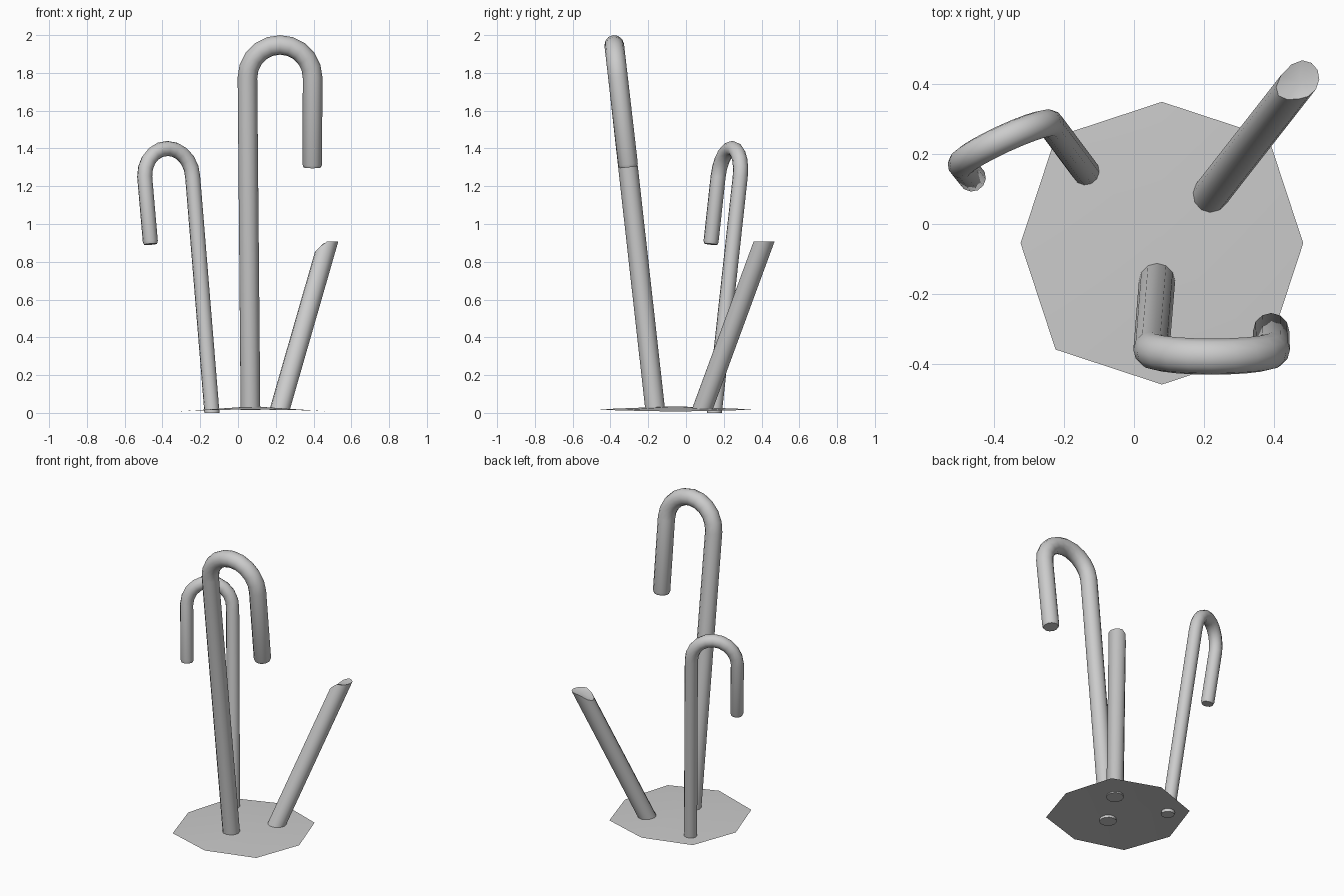
import bpy, bmesh
from math import sin, cos, pi
from mathutils import Vector as V

if "Cube" in bpy.data.objects:
    bpy.data.objects.remove(bpy.data.objects["Cube"])

SIDES = 12


def finish(name, bm, smooth=True):
    bmesh.ops.recalc_face_normals(bm, faces=bm.faces)
    me = bpy.data.meshes.new(name)
    bm.to_mesh(me)
    bm.free()
    ob = bpy.data.objects.new(name, me)
    bpy.context.collection.objects.link(ob)
    if smooth:
        bpy.ops.object.select_all(action='DESELECT')
        ob.select_set(True)
        bpy.context.view_layer.objects.active = ob
        bpy.ops.object.shade_smooth_by_angle(angle=0.7)
    return ob


def skin(name, rings):
    """Bridge rings of points into a closed tube."""
    bm = bmesh.new()
    vs = [[bm.verts.new(p) for p in ring] for ring in rings]
    n = len(vs[0])
    for a, b in zip(vs, vs[1:]):
        for i in range(n):
            j = (i + 1) % n
            bm.faces.new((a[i], a[j], b[j], b[i]))
    for ring in (vs[0], vs[-1]):
        mid = bm.verts.new(sum((v.co for v in ring), V()) / n)
        for i in range(n):
            bm.faces.new((ring[i], ring[(i + 1) % n], mid))
    return finish(name, bm)


def circle(c, t, normal, r):
    t = t.normalized()
    n = (normal - t * normal.dot(t)).normalized()
    b = t.cross(n)
    return [c + (n * cos(2 * pi * i / SIDES) + b * sin(2 * pi * i / SIDES)) * r
            for i in range(SIDES)]


def hook(name, base, s1, s2, tip, rise, r, steps=10):
    base, s1, s2, tip, rise = map(V, (base, s1, s2, tip, rise))
    mid, half = (s1 + s2) / 2, (s1 - s2) / 2
    normal = half.cross(rise).normalized()
    path = [base] + [mid + half * cos(pi * k / steps) + rise * sin(pi * k / steps)
                     for k in range(steps + 1)]
    end = (tip - s2).normalized()
    path += [tip - end * 0.015, tip]
    rings = []
    for i, p in enumerate(path):
        t = path[min(i + 1, len(path) - 1)] - path[max(i - 1, 0)]
        if 0 < i < len(path) - 2:   # even tangents through the bend
            t = ((p - path[i - 1]).normalized() + (path[i + 1] - p).normalized())
        rings.append(circle(p, t, normal, r * (0.87 if i == len(path) - 1 else 1)))
    # level foot: slide the first ring along the stem
    d = s1 - base
    rings[0] = [p + d * ((base.z - p.z) / d.z) for p in rings[0]]
    return skin(name, rings)


# Two hooked stems
hook("tall_hooked_stem", (0.066, -0.163, 0.015), (0.05, -0.36, 1.775),
     (0.395, -0.36, 1.775), (0.393, -0.305, 1.3), (0, -0.02, 0.173), 0.052)
hook("short_hooked_stem", (-0.138, 0.15, 0.0), (-0.24, 0.287, 1.25),
     (-0.494, 0.17, 1.25), (-0.463, 0.131, 0.893), (-0.006, 0.016, 0.15), 0.04)

# Straight stem with an angled cut at the top
d = V((0.288, 0.368, 1))
foot = [p + d * (0.015 - p.z) for p in
        circle(V((0.22, 0.085, 0.015)), d, V((1, 0, 0)), 0.052)]
rim = [p + d * min(0.908 - p.z, (0.445 + p.x - p.z) / 0.712) for p in foot]
skin("cut_stem", [foot, rim])

# Thin, slightly domed octagonal ground patch
bm = bmesh.new()
top = bm.verts.new((0.08, -0.055, 0.035))
edge = []
for k in range(8):
    a = k * pi / 4
    r = 0.405 if k % 2 == 0 else 0.431
    edge.append(bm.verts.new((0.08 + r * cos(a), -0.055 + r * sin(a),
                              0.007 + 0.012 * sin(a) ** 2)))
for i in range(8):
    bm.faces.new((top, edge[i], edge[(i + 1) % 8]))
finish("ground_patch", bm)
